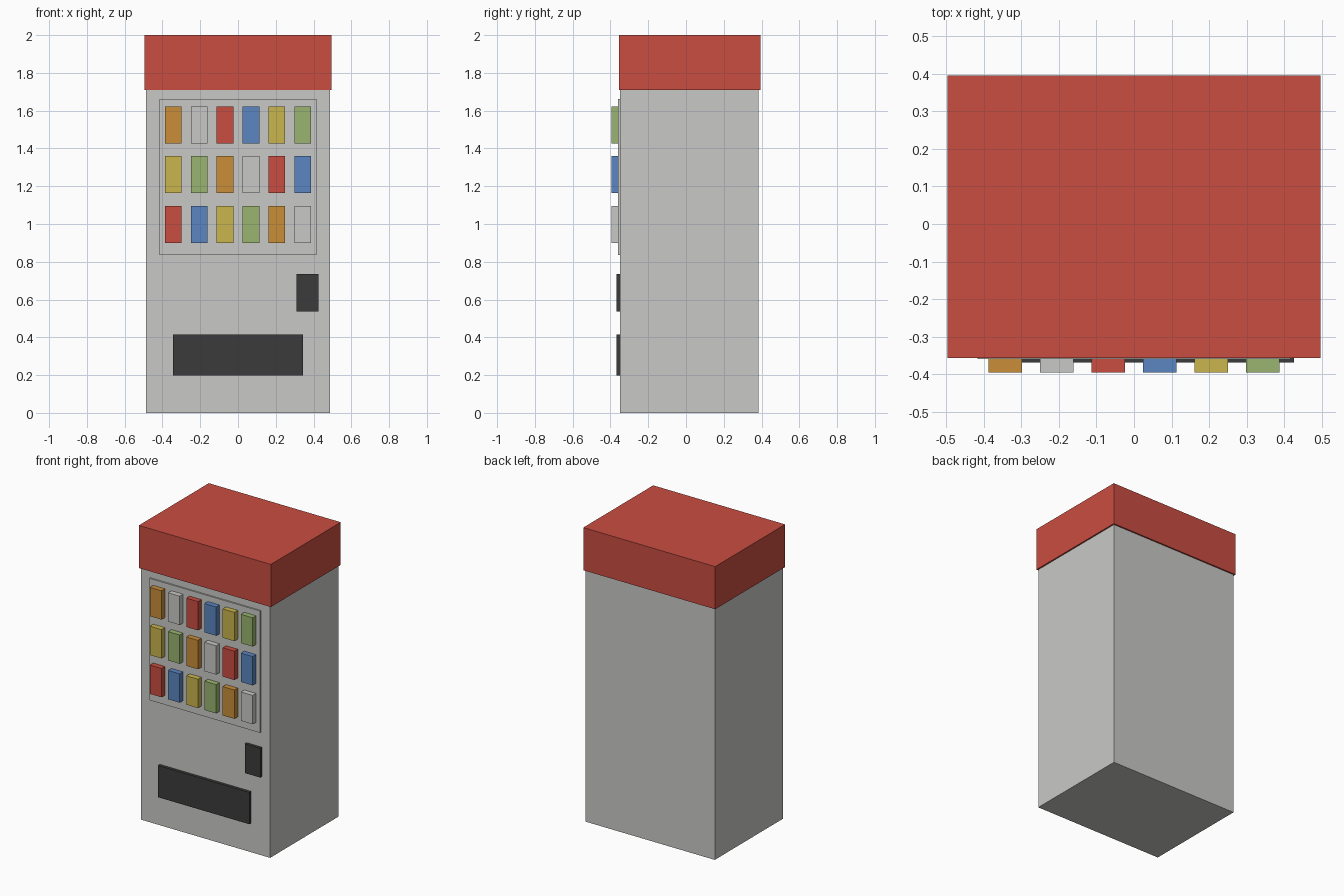
import bpy
import bmesh
from mathutils import Matrix, Vector

default = bpy.data.objects.get("Cube")
if default:
    bpy.data.objects.remove(default, do_unlink=True)


def srgb(r, g, b):
    lin = [(c / 255 + 0.055) / 1.055 for c in (r, g, b)]
    return (*[c ** 2.4 for c in lin], 1.0)


def material(name, rgb):
    mat = bpy.data.materials.new(name)
    mat.use_nodes = True
    col = srgb(*rgb)
    mat.diffuse_color = col
    mat.node_tree.nodes["Principled BSDF"].inputs["Base Color"].default_value = col
    return mat


red = material("red", (202, 77, 65))
grey = material("light_grey", (201, 201, 199))
dark = material("charcoal", (59, 59, 59))
orange = material("orange", (202, 142, 58))
blue = material("blue", (91, 134, 193))
yellow = material("yellow", (202, 182, 77))
green = material("green", (155, 180, 112))


def box(name, mat, x, y, z):
    """Box spanning the (min, max) ranges x, y and z."""
    lo, hi = (Vector(p) for p in zip(x, y, z))
    bm = bmesh.new()
    bmesh.ops.create_cube(bm, size=1, matrix=Matrix.Diagonal((*(hi - lo), 1)))
    mesh = bpy.data.meshes.new(name)
    bm.to_mesh(mesh)
    bm.free()
    mesh.materials.append(mat)
    obj = bpy.data.objects.new(name, mesh)
    obj.location = (lo + hi) / 2
    bpy.context.collection.objects.link(obj)
    return obj


FRONT = -0.349   # cabinet front
PANEL = -0.359   # display panel front

# Cabinet and overhanging top sign
box("cabinet", grey, (-0.486, 0.486), (FRONT, 0.385), (0, 1.71))
box("top_sign", red, (-0.496, 0.496), (-0.356, 0.395), (1.71, 2))

# Display panel, coin panel and pickup tray
box("display_panel", grey, (-0.416, 0.416), (PANEL, FRONT), (0.835, 1.663))
box("coin_panel", dark, (0.31, 0.426), (-0.369, FRONT), (0.537, 0.736))
box("pickup_tray", dark, (-0.343, 0.343), (-0.369, FRONT), (0.198, 0.414))

# Three rows of sample products, each row shifting the colour sequence
sequence = [orange, grey, red, blue, yellow, green]
for row in range(3):
    z = 1.525 - 0.264 * row
    for col in range(6):
        x = (col - 2.5) * 0.137
        box(f"product_{row + 1}_{col + 1}", sequence[(col + 4 * row) % 6],
            (x - 0.044, x + 0.044), (-0.395, PANEL), (z - 0.098, z + 0.098))
